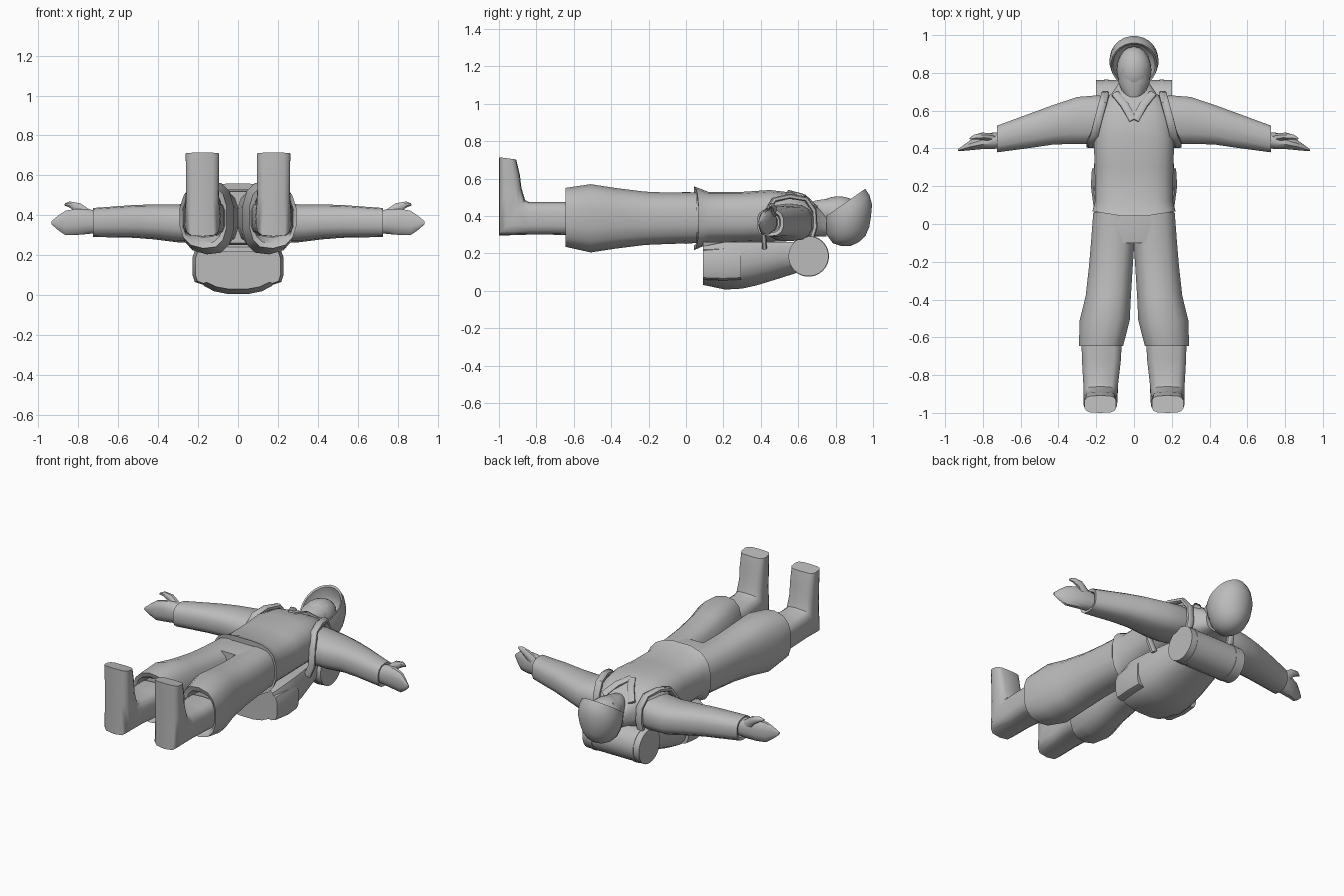
import bpy, bmesh, math
from mathutils import Vector

grey = bpy.data.materials.new("plain grey")
grey.diffuse_color = (0.5, 0.5, 0.5, 1)


def finish(bm, name, angle=40):
    bmesh.ops.recalc_face_normals(bm, faces=bm.faces)
    me = bpy.data.meshes.new(name)
    bm.to_mesh(me)
    bm.free()
    me.materials.append(grey)
    ob = bpy.data.objects.new(name, me)
    bpy.context.collection.objects.link(ob)
    bpy.ops.object.select_all(action='DESELECT')
    ob.select_set(True)
    bpy.context.view_layer.objects.active = ob
    bpy.ops.object.shade_smooth_by_angle(angle=math.radians(angle))
    return ob


# Each ring is (centre, half axis u, half axis v)
def ring_y(y, x0, x1, z0, z1):
    return (((x0 + x1) / 2, y, (z0 + z1) / 2), ((x1 - x0) / 2, 0, 0), (0, 0, (z1 - z0) / 2))


def ring_x(x, y0, y1, z0, z1):
    return ((x, (y0 + y1) / 2, (z0 + z1) / 2), (0, (y1 - y0) / 2, 0), (0, 0, (z1 - z0) / 2))


def loft(name, rings, side=1, n=16, power=2.0, skew=0.0, angle=40, adjust=None):
    """Skin closed rounded sections; skew makes one side of each section taller."""
    bm = bmesh.new()
    loops = []
    for c, u, v in rings:
        loop = []
        for i in range(n):
            t = 2 * math.pi * (i + 0.5) / n
            a, b = math.cos(t), math.sin(t)
            a = math.copysign(abs(a) ** (2 / power), a)
            b = math.copysign(abs(b) ** (2 / power), b) * (1 - skew * a)
            p = Vector(c) + Vector(u) * a + Vector(v) * b
            if adjust:
                p = adjust(p)
            loop.append(bm.verts.new((p.x * side, p.y, p.z)))
        loops.append(loop)
    for A, B in zip(loops, loops[1:]):
        for i in range(n):
            j = (i + 1) % n
            bm.faces.new((A[i], A[j], B[j], B[i]))
    bm.faces.new(loops[0])
    bm.faces.new(loops[-1])
    return finish(bm, name, angle)


def strip(name, pts, width, thick, side):
    """Flat band following a path, wide along x."""
    rings = []
    P = [Vector(p) for p in pts]
    for i, p in enumerate(P):
        d = (P[min(i + 1, len(P) - 1)] - P[max(i - 1, 0)]).normalized()
        w = Vector((1, 0, 0)) - d * d.x
        w.normalize()
        rings.append((p, w * width, d.cross(w) * thick))
    return loft(name, rings, side, n=8, power=3)


# Coat body, with the hem dipping at the middle
def hem(p):
    return p + Vector((0, 0.16 * abs(p.x), 0)) if p.y < 0.05 else p


loft("coat", [ring_y(.12, -.17, .17, .30, .48),
              ring_y(.035, -.20, .20, .24, .52),
              ring_y(.032, -.222, .222, .215, .56),
              ring_y(.12, -.208, .208, .25, .53),
              ring_y(.30, -.21, .21, .255, .53),
              ring_y(.45, -.215, .215, .26, .54),
              ring_y(.57, -.20, .20, .265, .525),
              ring_y(.66, -.165, .165, .28, .485),
              ring_y(.69, -.12, .12, .29, .46),
              ring_y(.75, -.08, .08, .29, .42)], n=20, power=2.9, adjust=hem)

# Collar flaps meeting in a point on the chest
for s in (1, -1):
    strip("collar_flap", [(.005, .55, .527), (.05, .63, .505), (.10, .69, .45)], .022, .012, s)

# Hips joining the two trouser legs
loft("trouser_hips", [ring_y(.12, -.20, .20, .26, .52), ring_y(.0, -.222, .222, .25, .53),
                      ring_y(-.10, -.22, .22, .26, .52)], n=20, power=2.8)

for s in (1, -1):
    # Trouser leg, flared at the knee and open at the cuff
    loft("trouser_leg", [ring_y(.06, -.02, .218, .255, .525),
                         ring_y(-.10, -.004, .23, .25, .525),
                         ring_y(-.22, .004, .24, .245, .53),
                         ring_y(-.38, .014, .258, .225, .55),
                         ring_y(-.51, .02, .29, .205, .57),
                         ring_y(-.645, .055, .294, .235, .55),
                         ring_y(-.635, .075, .28, .26, .52),
                         ring_y(-.58, .08, .27, .29, .49)], s, n=14, power=2.6, skew=.06)

    # Boot: shin, heel turn and upright foot
    loft("boot", [ring_y(-.60, .062, .28, .295, .475),
                  ring_y(-.72, .068, .277, .30, .475),
                  ring_y(-.84, .082, .27, .30, .475),
                  ((.178, -.93, .39), (.09, 0, 0), (0, .07, .095)),
                  ((.178, -.94, .52), (.082, 0, 0), (0, .06, .03)),
                  ((.178, -.944, .61), (.084, 0, 0), (0, .056, .008)),
                  ((.178, -.954, .708), (.085, 0, 0), (0, .046, -.006))],
         s, n=14, power=3.6)

    # Sleeve tapering to an open cuff
    loft("sleeve", [ring_x(.10, .43, .675, .28, .46),
                    ring_x(.20, .42, .683, .265, .465),
                    ring_x(.30, .42, .675, .265, .455),
                    ring_x(.42, .42, .635, .28, .455),
                    ring_x(.52, .405, .598, .288, .452),
                    ring_x(.725, .378, .522, .292, .437),
                    ring_x(.72, .395, .505, .31, .42),
                    ring_x(.68, .40, .50, .32, .41)], s, n=14, power=2.6)

    # Mitten hand and raised thumb
    loft("hand", [ring_x(.68, .405, .49, .315, .415),
                  ring_x(.75, .395, .485, .305, .435),
                  ring_x(.81, .395, .468, .30, .435),
                  ring_x(.865, .39, .445, .30, .425),
                  ring_x(.90, .387, .42, .325, .40),
                  ring_x(.933, .385, .395, .355, .372)], s, n=12, power=2.3)
    loft("thumb", [((.755, .455, .40), (0, .025, 0), (.03, 0, -.02)),
                   ((.80, .465, .44), (0, .02, 0), (.012, 0, -.022)),
                   ((.845, .46, .456), (0, .014, 0), (.004, 0, -.015)),
                   ((.868, .452, .455), (0, .006, 0), (.002, 0, -.006))], s, n=8)

    # Shoulder strap
    strip("shoulder_strap", [(.155, .66, .24), (.152, .69, .34), (.152, .685, .43),
                             (.165, .64, .492), (.19, .55, .505), (.21, .47, .485),
                             (.232, .425, .41), (.232, .415, .30), (.20, .42, .23)],
          .022, .014, s)

    # Side pocket of the pack
    loft("pack_side_pocket", [ring_y(.09, .13, .215, .06, .225), ring_y(.20, .13, .23, .055, .235),
                              ring_y(.295, .13, .224, .06, .23)], s, n=10, power=3.2)

# Rucksack, rounded on its outer side
def flatten(p):
    return Vector((p.x, p.y, min(p.z, .262)))


loft("rucksack", [ring_y(.09, -.20, .20, .03, .30),
                  ring_y(.21, -.222, .222, .005, .34),
                  ring_y(.30, -.215, .215, .01, .34),
                  ring_y(.38, -.205, .205, .028, .34),
                  ring_y(.50, -.185, .185, .065, .34),
                  ring_y(.64, -.16, .16, .11, .32)], n=20, power=2.5, adjust=flatten)

# Bed roll across the top of the rucksack
loft("bed_roll", [((x, .655, .185), (0, .107, 0), (0, 0, .107)) for x in (-.2, .2)], n=28)
for s in (1, -1):
    loft("bed_roll_band", [((x, .655, .185), (0, .11, 0), (0, 0, .11)) for x in (.135, .16)], s, n=28)

# Hood: a tilted bowl, open towards the face
d = Vector((0, .82, .573))
m = Vector((0, .573, -.82))
rim = Vector((0, .84, .4625))


def bowl(depth, shift, a, w):
    return (rim + m * depth + d * shift, (w, 0, 0), d * a)


loft("hood", [bowl(.11, -.01, .07, .06), bowl(.06, -.005, .115, .10), bowl(.004, 0, .132, .113),
              bowl(0, 0, .145, .122), bowl(.04, -.005, .15, .13), bowl(.09, -.02, .147, .128),
              bowl(.14, -.04, .125, .11), bowl(.18, -.045, .09, .082),
              bowl(.205, -.045, .05, .045), bowl(.213, -.045, .012, .012)], n=24, angle=50)

# Face inside the hood
bm = bmesh.new()
bmesh.ops.create_uvsphere(bm, u_segments=20, v_segments=12, radius=1)
for v in bm.verts:
    v.co = Vector((v.co.x * .092, .815 + v.co.y * .125, .415 + v.co.z * .09))
finish(bm, "face")

# Scarf over the chin
loft("chin_scarf", [ring_y(.64, -.015, .015, .41, .465),
                    ring_y(.695, -.062, .062, .36, .485),
                    ring_y(.75, -.085, .085, .35, .493),
                    ring_y(.82, -.08, .08, .38, .503)], n=12, power=2.3)
